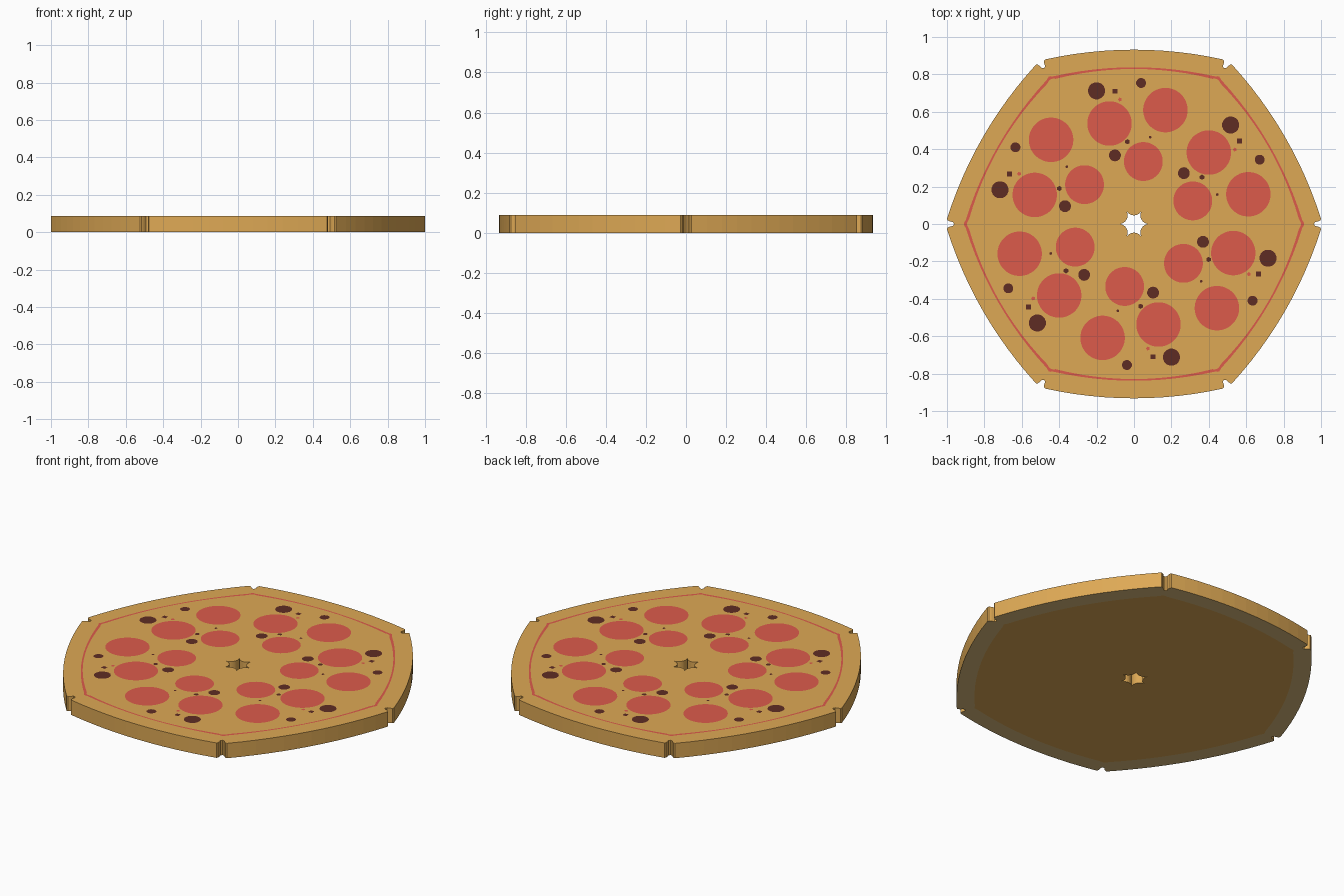
import bpy, bmesh, math
from mathutils import Vector

if "Cube" in bpy.data.objects:
    bpy.data.objects.remove(bpy.data.objects["Cube"])

H = 0.088      # thickness
ARC = 12       # steps along each slice's edge


def material(name, rgb):
    m = bpy.data.materials.new(name)
    m.diffuse_color = [(c / 255 / 12.92 if c < 11 else ((c / 255 + 0.055) / 1.055) ** 2.4)
                       for c in rgb] + [1]
    m.use_nodes = True
    m.node_tree.nodes["Principled BSDF"].inputs["Base Color"].default_value = m.diffuse_color
    return m


crust = material("baked_crust", (222, 169, 85))
red = material("pepperoni_red", (220, 91, 75))
dark = material("dark_olive", (95, 44, 36))
beige = material("pale_crust_underside", (219, 188, 125))


def rot(p, k):
    a = k * math.pi / 3
    return (p[0] * math.cos(a) - p[1] * math.sin(a),
            p[0] * math.sin(a) + p[1] * math.cos(a))


def bulge(a, b, mid):
    """Arc from a to b, bowed outwards so its middle is at radius mid."""
    a, b = Vector(a), Vector(b)
    m = (a + b) / 2
    lift = m.normalized() * (mid - m.length)
    return [tuple(a.lerp(b, i / ARC) + lift * (1 - (2 * i / ARC - 1) ** 2))
            for i in range(ARC + 1)]


def ring(corner, mid):
    """Six-slice loop: half corner profile, bowed edge, mirrored half corner."""
    nxt = [rot((x, -y), 1) for x, y in reversed(corner)]
    one = corner[:-1] + bulge(corner[-1], nxt[0], mid) + nxt[1:-1]
    return [rot(p, k) for k in range(6) for p in one]


def hole_ring(n):
    """Star hole left by six rounded slice tips."""
    c, r, pts = 0.093, 0.0465, []
    for i in range(n):
        t = math.radians(-120 - 120 * i / n)
        pts.append(rot((c + r * math.cos(t), r * math.sin(t)), 0.5))
    return [rot(p, k) for k in range(6) for p in pts]


outer = ring([(0.962, 0), (0.968, 0.010), (0.984, 0.014), (0.996, 0.020), (1.0, 0.028)], 0.932)
line_out = ring([(0.910, 0), (0.909, 0.004), (0.907, 0.009), (0.904, 0.014), (0.900, 0.020)], 0.838)
line_in = ring([(0.893, 0), (0.892, 0.006), (0.890, 0.012), (0.887, 0.018), (0.882, 0.025)], 0.829)
hole = hole_ring(len(outer) // 6)

# Pizza body: a closed strip of rings over the top, down the hole and back underneath
loops = [(outer, H), (line_out, H), (line_in, H), (hole, H), (hole, 0), (line_out, 0), (outer, 0)]
strip_material = [0, 1, 0, 0, 0, 2, 0]
bm = bmesh.new()
rows = [[bm.verts.new((x, y, z)) for x, y in pts] for pts, z in loops]
n = len(outer)
for r, mat in enumerate(strip_material):
    a, b = rows[r], rows[(r + 1) % len(rows)]
    for i in range(n):
        j = (i + 1) % n
        bm.faces.new((a[i], a[j], b[j], b[i])).material_index = mat
bmesh.ops.recalc_face_normals(bm, faces=bm.faces)
mesh = bpy.data.meshes.new("pizza_base")
bm.to_mesh(mesh)
bm.free()
for m in (crust, red, beige):
    mesh.materials.append(m)
base = bpy.data.objects.new("pizza_base", mesh)
bpy.context.collection.objects.link(base)


def toppings(name, spots, mat, z):
    """Flat discs (x, y, radius, sides), repeated on all six slices."""
    bm = bmesh.new()
    for k in range(6):
        for x, y, r, sides in spots:
            px, py = rot((x, y), k)
            bm.faces.new([bm.verts.new((px + r * math.cos(2 * math.pi * (i + 0.5) / sides),
                                        py + r * math.sin(2 * math.pi * (i + 0.5) / sides), z))
                          for i in range(sides)])
    me = bpy.data.meshes.new(name)
    bm.to_mesh(me)
    bm.free()
    me.materials.append(mat)
    bpy.context.collection.objects.link(bpy.data.objects.new(name, me))


# Pepperoni slices and small crumbs
toppings("pepperoni", [(0.168, 0.609, 0.119, 40), (0.40, 0.382, 0.119, 40),
                       (0.05, 0.334, 0.104, 40), (-0.075, 0.666, 0.011, 5),
                       (-0.022, 0.575, 0.005, 4)], red, H + 0.001)
# Olive pieces
toppings("olives", [(-0.20, 0.712, 0.046, 16), (0.038, 0.754, 0.027, 12),
                    (-0.102, 0.367, 0.032, 14), (-0.102, 0.710, 0.018, 4),
                    (-0.035, 0.440, 0.014, 6), (0.086, 0.464, 0.008, 6)], dark, H + 0.0015)
